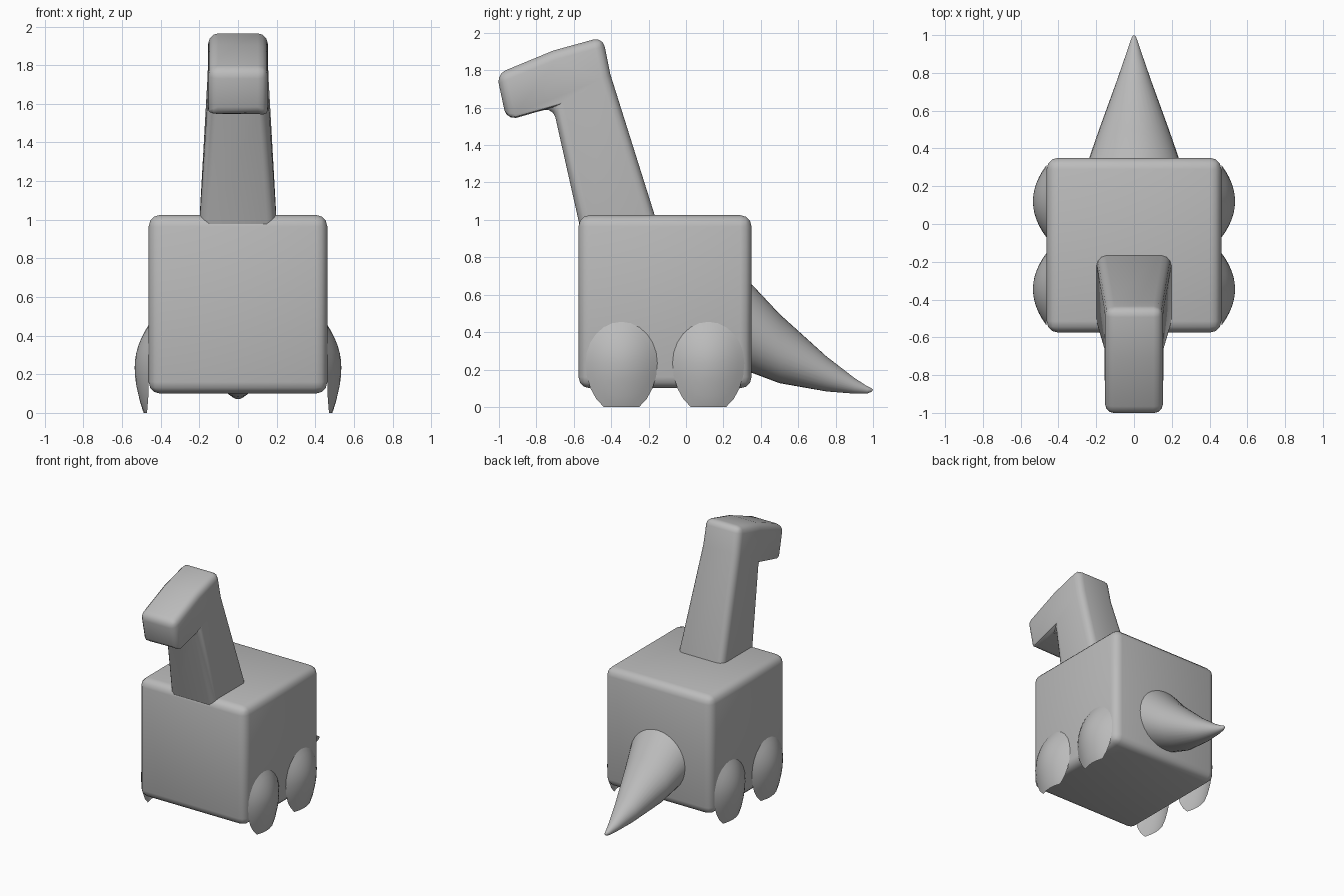
import bpy, bmesh, math

if "Cube" in bpy.data.objects:
    bpy.data.objects.remove(bpy.data.objects["Cube"])

grey = bpy.data.materials.new("plain grey")
grey.diffuse_color = (0.5, 0.5, 0.5, 1)
grey.use_nodes = True
grey.node_tree.nodes["Principled BSDF"].inputs["Base Color"].default_value = grey.diffuse_color


def finish(name, bm, bevel=0, angle=40):
    bmesh.ops.recalc_face_normals(bm, faces=bm.faces)
    mesh = bpy.data.meshes.new(name)
    bm.to_mesh(mesh)
    bm.free()
    ob = bpy.data.objects.new(name, mesh)
    bpy.context.collection.objects.link(ob)
    mesh.materials.append(grey)
    bpy.ops.object.select_all(action='DESELECT')
    ob.select_set(True)
    bpy.context.view_layer.objects.active = ob
    if bevel:
        mod = ob.modifiers.new("rounded edges", 'BEVEL')
        mod.width, mod.segments = bevel, 3
        mod.limit_method, mod.angle_limit = 'ANGLE', math.radians(35)
        bpy.ops.object.modifier_apply(modifier=mod.name)
    bpy.ops.object.shade_smooth_by_angle(angle=math.radians(angle))
    return ob


# Body: rounded cube
bm = bmesh.new()
bmesh.ops.create_cube(bm, size=0.925)
bmesh.ops.translate(bm, verts=bm.verts, vec=(0, -0.112, 0.5625))
finish("body", bm, bevel=0.06)

# Neck and head: side profile (y, z, half width) joined across x
profile = [(-0.553, 0.9, 0.205), (-0.71, 1.6, 0.157), (-0.96, 1.535, 0.153),
           (-1.012, 1.78, 0.153), (-0.71, 1.905, 0.153), (-0.445, 1.978, 0.153),
           (-0.405, 1.78, 0.157), (-0.128, 0.9, 0.205)]
bm = bmesh.new()
left, right = [[bm.verts.new((s * w, y, z)) for y, z, w in profile] for s in (-1, 1)]
for side in (left, right):
    bm.faces.new([side[i] for i in (0, 1, 6, 7)])
    bm.faces.new(side[1:7])
for i in range(8):
    j = (i + 1) % 8
    bm.faces.new((left[i], left[j], right[j], right[i]))
finish("neck_and_head", bm, bevel=0.05)

# Tail: curved cone, rings given as (y, centre z, radius)
rings = [(0.3, 0.445, 0.252), (0.35, 0.42, 0.237), (0.5, 0.312, 0.185),
         (0.75, 0.177, 0.094), (0.9, 0.113, 0.042), (0.97, 0.091, 0.019), (0.993, 0.09, 0.009)]
bm = bmesh.new()
n = 32
loops = [[bm.verts.new((r * math.cos(math.tau * k / n), y, z + r * math.sin(math.tau * k / n)))
          for k in range(n)] for y, z, r in rings]
for a, b in zip(loops, loops[1:]):
    for k in range(n):
        bm.faces.new((a[k], a[(k + 1) % n], b[(k + 1) % n], b[k]))
bm.faces.new(loops[0])
tip = bm.verts.new((0, 1.0, 0.092))
for k in range(n):
    bm.faces.new((loops[-1][k], loops[-1][(k + 1) % n], tip))
finish("tail", bm, angle=60)


# Legs: shallow domed shells on the sides, cut flat at the ground
def leg(name, side, cy):
    bm = bmesh.new()
    n, steps = 24, 6
    pole = bm.verts.new((0.535, cy, 0.235))
    prev = None
    for i in range(1, steps + 1):
        r = i / steps
        loop = []
        for k in range(n):
            a = math.tau * k / n
            s = math.sin(a)
            z = 0.235 + (0.22 if s > 0 else 0.27) * r * s
            x = 0.463 + 0.072 * (1 - r * r) + max(0, 0.1 - z) * 0.08
            loop.append(bm.verts.new((x, cy + 0.192 * r * math.cos(a), z)))
        for k in range(n):
            j = (k + 1) % n
            if prev:
                bm.faces.new((prev[k], loop[k], loop[j], prev[j]))
            else:
                bm.faces.new((pole, loop[k], loop[j]))
        prev = loop
    bmesh.ops.bisect_plane(bm, geom=bm.verts[:] + bm.edges[:] + bm.faces[:],
                           plane_co=(0, 0, 0), plane_no=(0, 0, 1), clear_inner=True)
    for v in bm.verts:
        v.co.x *= side
    ob = finish(name, bm, angle=60)
    # make the open shell face outwards
    if ob.data.polygons[0].normal.x * side < 0:
        ob.data.flip_normals()


for side, s in (("right", 1), ("left", -1)):
    leg("front_leg_" + side, s, -0.345)
    leg("back_leg_" + side, s, 0.12)
